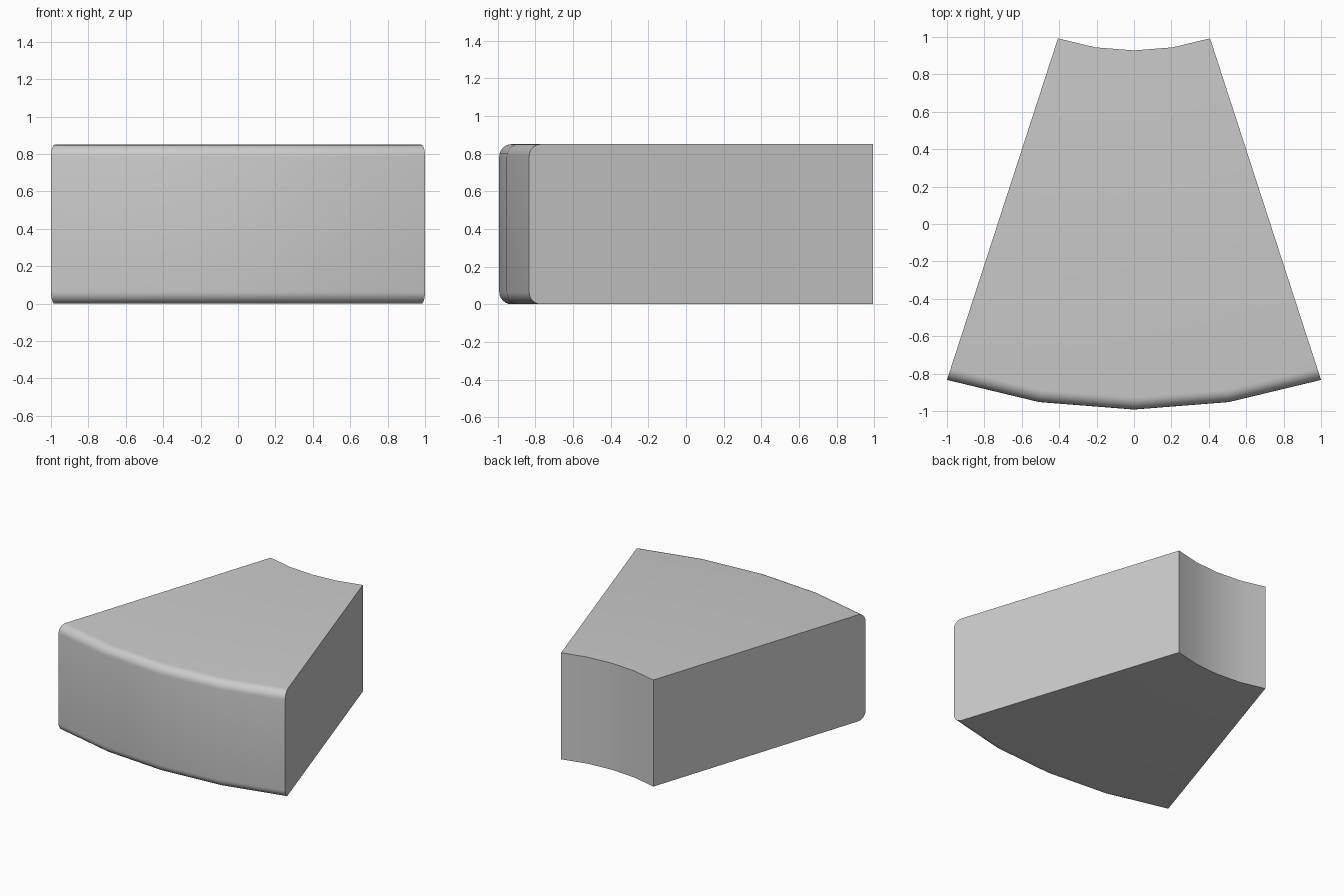
import bpy, bmesh
from math import sin, cos, pi, radians

if "Cube" in bpy.data.objects:
    bpy.data.objects.remove(bpy.data.objects["Cube"])

HALF = radians(18)          # half of the wedge angle
R_OUT = 1 / sin(HALF)       # outer radius gives a 2-unit width
R_IN = 1.316
CY = R_OUT - 0.992          # arc centre on the y axis
H, FILLET, STEPS, SEGS = 0.85, 0.065, 4, 6

# Radial cross-section (radius, height): square inside, rounded outside
profile = [(R_IN, H), (R_IN, 0)]
for cz, start in ((FILLET, -pi / 2), (H - FILLET, 0)):
    for i in range(SEGS + 1):
        a = start + i / SEGS * pi / 2
        profile.append((R_OUT - FILLET + FILLET * cos(a), cz + FILLET * sin(a)))

# Sweep the section through the wedge angle
bm = bmesh.new()
rings = []
for s in range(STEPS + 1):
    t = -HALF + 2 * HALF * s / STEPS
    rings.append([bm.verts.new((r * sin(t), CY - r * cos(t), z)) for r, z in profile])
n = len(profile)
for a, b in zip(rings, rings[1:]):
    for i in range(n):
        j = (i + 1) % n
        bm.faces.new((a[i], a[j], b[j], b[i]))

# Flat side caps
bm.faces.new(rings[0])
bm.faces.new(rings[-1][::-1])
bmesh.ops.recalc_face_normals(bm, faces=bm.faces[:])

mesh = bpy.data.meshes.new("curved_wedge_block")
bm.to_mesh(mesh)
bm.free()
block = bpy.data.objects.new("curved_wedge_block", mesh)
bpy.context.collection.objects.link(block)

# Smooth arcs, sharp corners
bpy.context.view_layer.objects.active = block
block.select_set(True)
bpy.ops.object.shade_smooth_by_angle(angle=radians(30))
